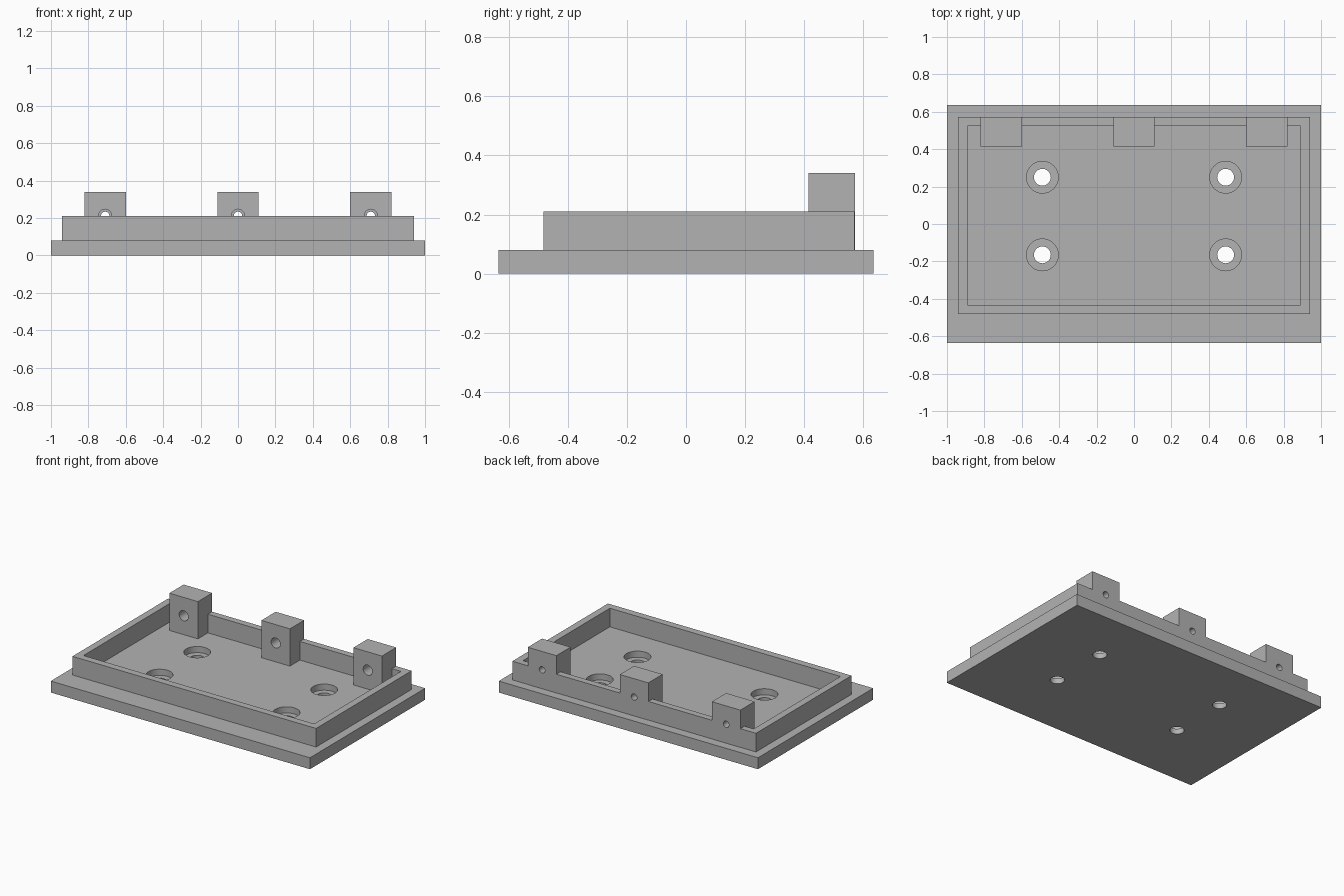
import bpy
import math

if "Cube" in bpy.data.objects:
    bpy.data.objects.remove(bpy.data.objects["Cube"])

grey = bpy.data.materials.new("plain grey")
grey.use_nodes = True
colour = (0.45, 0.45, 0.45, 1)
grey.diffuse_color = colour
grey.node_tree.nodes["Principled BSDF"].inputs["Base Color"].default_value = colour


def box(name, low, high):
    """Box between two opposite corners."""
    bpy.ops.mesh.primitive_cube_add(size=1)
    ob = bpy.context.object
    ob.name = name
    ob.location = [(a + b) / 2 for a, b in zip(low, high)]
    ob.scale = [b - a for a, b in zip(low, high)]
    bpy.ops.object.transform_apply(location=True, scale=True)
    ob.data.materials.append(grey)
    return ob


def drill(centre, radius, length, along_y=False):
    """Cylindrical cutter."""
    bpy.ops.mesh.primitive_cylinder_add(
        vertices=48, radius=radius, depth=length, location=centre,
        rotation=(math.pi / 2 if along_y else 0, 0, 0))
    ob = bpy.context.object
    ob.name = "cutter"
    ob.data.materials.append(grey)
    ob.hide_render = True
    return ob


def cut(ob, cutters):
    """Subtract the cutters one after another."""
    bpy.ops.object.select_all(action="DESELECT")
    ob.select_set(True)
    bpy.context.view_layer.objects.active = ob
    for cutter in cutters:
        mod = ob.modifiers.new("cut", "BOOLEAN")
        mod.operation = "DIFFERENCE"
        mod.solver = "EXACT"
        mod.object = cutter
        bpy.ops.object.modifier_apply(modifier=mod.name)
    bpy.ops.object.shade_smooth_by_angle(angle=math.radians(30))


BASE_TOP, RIM_TOP, LUG_TOP = 0.08, 0.21, 0.34
BACK, RIM_INNER = 0.572, 0.525
used = []

# Base plate with four counterbored screw holes
base = box("base_plate", (-1, -0.635, 0), (1, 0.635, BASE_TOP))
holes = []
for x in (-0.49, 0.49):
    for y in (-0.165, 0.25):
        holes.append(drill((x, y, BASE_TOP), 0.085, 0.086))
        holes.append(drill((x, y, 0.03), 0.045, 0.2))
cut(base, holes)
used += holes

# Raised rectangular rim
rim = box("rim", (-0.94, -0.482, BASE_TOP), (0.94, BACK - 0.001, RIM_TOP))
pocket = box("cutter", (-0.89, -0.432, 0), (0.89, RIM_INNER, 1))
rim_cutters = [pocket]

# Mounting lugs with stepped cross holes that pass through the rear rim
for x, side in ((-0.71, "right"), (0, "middle"), (0.71, "left")):
    lug = box(side + "_lug", (x - 0.11, 0.415, BASE_TOP), (x + 0.11, BACK, LUG_TOP))
    narrow = drill((x, 0.5, RIM_TOP + 0.002), 0.022, 0.4, True)
    wide = drill((x, RIM_INNER - 0.15, RIM_TOP + 0.002), 0.035, 0.3, True)
    cut(lug, [wide, narrow])
    rim_cutters.append(narrow)
    used.append(wide)
cut(rim, rim_cutters)
used += rim_cutters

for ob in used:
    bpy.data.objects.remove(ob)
